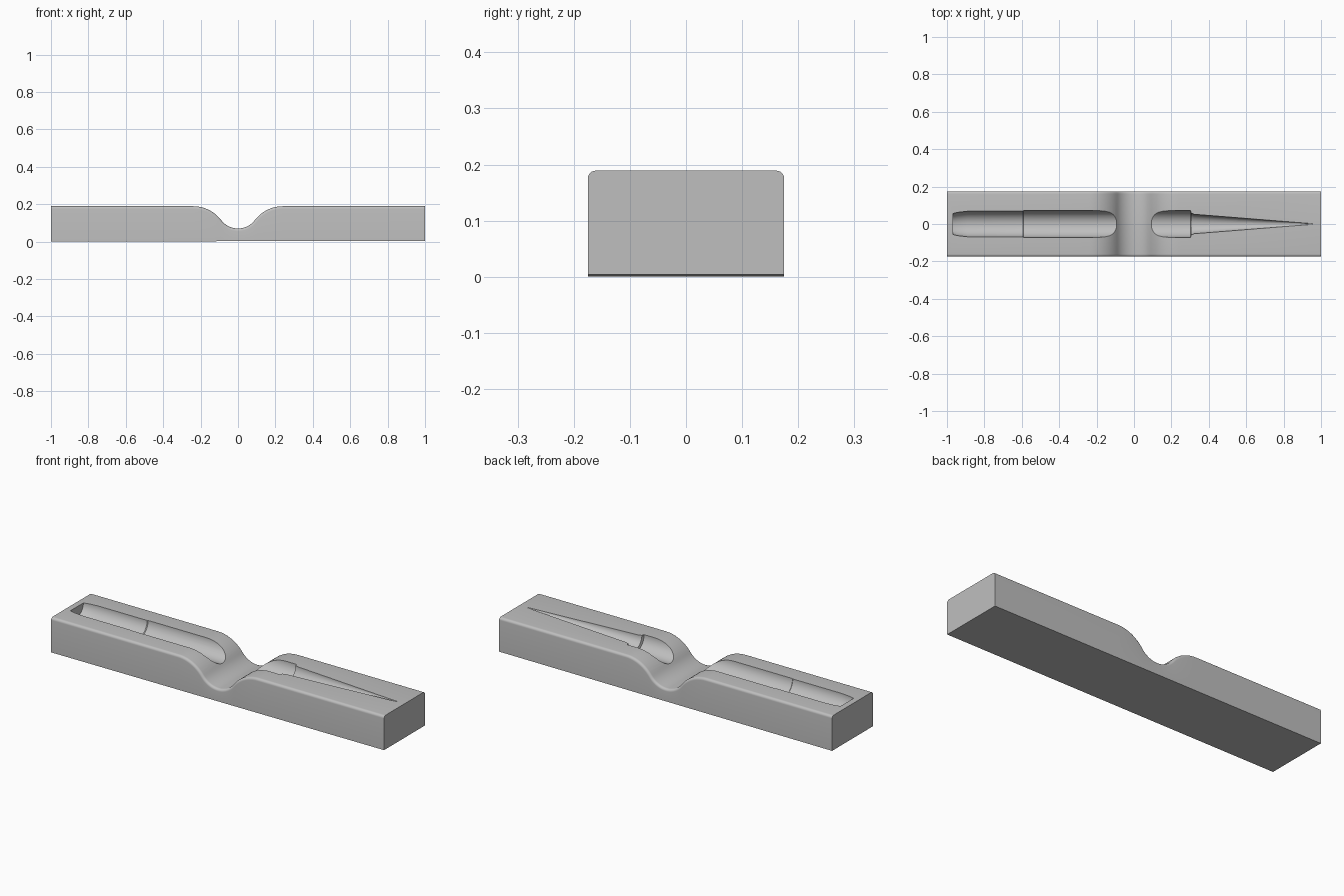
import bpy, bmesh, math

if "Cube" in bpy.data.objects:
    bpy.data.objects.remove(bpy.data.objects["Cube"])

L, W, H = 1.0, 0.175, 0.189        # half length, half width, height
R_FILLET = 0.014                   # rounded long top edges
DIP_X, DIP_Z = 0.24, 0.07          # half width and floor height of the finger dip
R_FLOOR = 0.113                    # concave radius of the dip floor

gray = bpy.data.materials.new("plain gray")
gray.diffuse_color = (0.52, 0.52, 0.52, 1)
gray.use_nodes = True
gray.node_tree.nodes["Principled BSDF"].inputs["Base Color"].default_value = gray.diffuse_color


def make_object(name, bm):
    bmesh.ops.recalc_face_normals(bm, faces=bm.faces)
    me = bpy.data.meshes.new(name)
    bm.to_mesh(me)
    bm.free()
    me.materials.append(gray)
    ob = bpy.data.objects.new(name, me)
    bpy.context.collection.objects.link(ob)
    return ob


def skin(name, rings):
    """Bridge closed rings of points and cap both ends."""
    bm = bmesh.new()
    vs = [[bm.verts.new(p) for p in ring] for ring in rings]
    n = len(vs[0])
    for a, b in zip(vs, vs[1:]):
        for i in range(n):
            j = (i + 1) % n
            bm.faces.new((a[i], a[j], b[j], b[i]))
    bm.faces.new(vs[0])
    bm.faces.new(vs[-1])
    return make_object(name, bm)


# Top outline: flat, convex shoulder, concave dip, mirrored (x, z, slope angle)
drop = H - DIP_Z
total = (DIP_X ** 2 + drop ** 2) / (2 * drop)
r_shoulder = total - R_FLOOR
ang = math.asin(DIP_X / total)
half = []
for i in range(13):
    a = ang * i / 12
    half.append((R_FLOOR * math.sin(a), DIP_Z + R_FLOOR * (1 - math.cos(a)), a))
for i in range(11, -1, -1):
    a = ang * i / 12
    half.append((DIP_X - r_shoulder * math.sin(a), H - r_shoulder * (1 - math.cos(a)), a))
half.append((L, H, 0))
outline = [(-x, z, -a) for x, z, a in reversed(half[1:])] + half

# Block: one cross-section per outline point, fillet offset along the normal
rings = []
for x, z, a in outline:
    nx, nz = -math.sin(a), math.cos(a)
    side = []
    for k in range(7):
        t = math.pi / 2 * k / 6
        d = R_FILLET * (1 - math.sin(t))
        side.append((x - nx * d, W - R_FILLET * (1 - math.cos(t)), z - nz * d))
    base = 0.002 * (x + 1)          # underside rises very slightly to the right
    rings.append([(x, W, base)] + side +
                 [(px, -py, pz) for px, py, pz in reversed(side)] + [(x, -W, base)])
block = skin("rest_block", rings)

# Recess cutter: turned tool shape lying with its axis on the top face
shape = [(-0.968, 0.056), (-0.945, 0.062), (-0.89, 0.0685), (-0.594, 0.0685),
         (-0.59, 0.0715), (0.302, 0.0715), (0.306, 0.058), (0.322, 0.052), (0.955, 0.002)]
N = 64
cutter = skin("recess_cutter", [
    [(x, r * math.cos(2 * math.pi * (i + 0.5) / N),
      H + r * math.sin(2 * math.pi * (i + 0.5) / N)) for i in range(N)]
    for x, r in shape])
cutter.hide_render = True

cut = block.modifiers.new("recess", 'BOOLEAN')
cut.operation = 'DIFFERENCE'
cut.solver = 'EXACT'
cut.object = cutter
bpy.context.view_layer.objects.active = block
block.select_set(True)
bpy.ops.object.modifier_apply(modifier=cut.name)
bpy.data.objects.remove(cutter)
bpy.ops.object.shade_smooth_by_angle(angle=math.radians(25))
